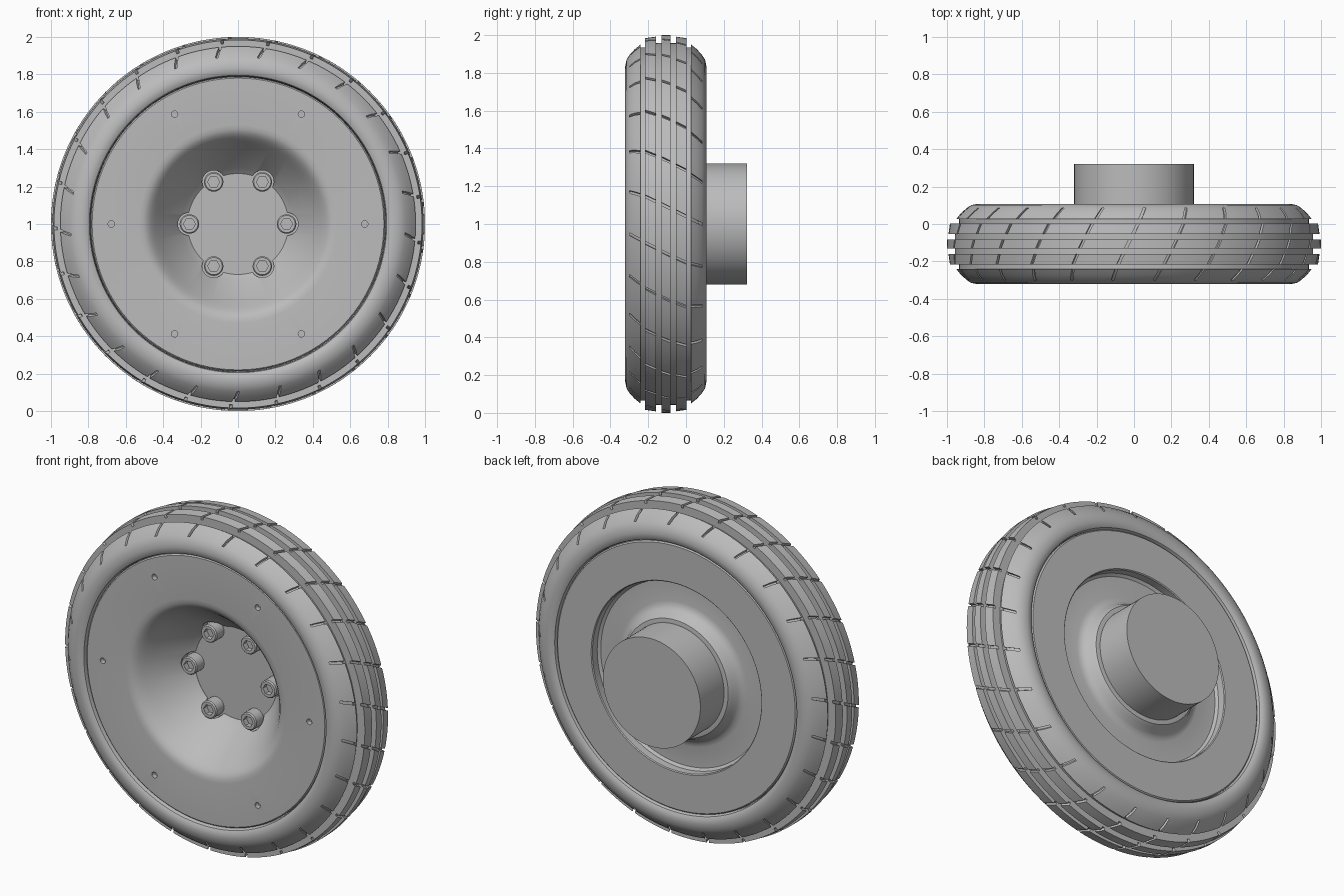
import bpy, bmesh
from math import sin, cos, pi, tau, radians
from mathutils import Matrix, Vector

cube = bpy.data.objects.get("Cube")
if cube:
    bpy.data.objects.remove(cube)

AXLE_Z = 1.0
TYRE_MID = -0.107

grey = bpy.data.materials.new("plain grey")
grey.use_nodes = True
grey.diffuse_color = (0.5, 0.5, 0.5, 1)
grey.node_tree.nodes["Principled BSDF"].inputs["Base Color"].default_value = (0.5, 0.5, 0.5, 1)


def on_wheel(r, y, a):
    return Vector((r * cos(a), y, AXLE_Z + r * sin(a)))


def finish(name, bm, smooth=True):
    bmesh.ops.remove_doubles(bm, verts=bm.verts, dist=1e-5)
    bmesh.ops.recalc_face_normals(bm, faces=bm.faces)
    mesh = bpy.data.meshes.new(name)
    bm.to_mesh(mesh)
    bm.free()
    mesh.materials.append(grey)
    obj = bpy.data.objects.new(name, mesh)
    bpy.context.collection.objects.link(obj)
    if smooth:
        soften(obj)
    return obj


def soften(obj):
    bpy.ops.object.select_all(action='DESELECT')
    obj.select_set(True)
    bpy.context.view_layer.objects.active = obj
    bpy.ops.object.shade_smooth_by_angle(angle=radians(30))


def skin(bm, columns, closed):
    """Join neighbouring columns of points, wrapping round the axle."""
    cols = [[bm.verts.new(p) for p in c] for c in columns]
    n = len(cols[0])
    for i, c in enumerate(cols):
        d = cols[(i + 1) % len(cols)]
        for j in range(n if closed else n - 1):
            k = (j + 1) % n
            bm.faces.new((c[j], c[k], d[k], d[j]))


def lathe(name, profile, steps=96, closed=True, smooth=True):
    bm = bmesh.new()
    skin(bm, [[on_wheel(r, y, tau * i / steps) for r, y in profile] for i in range(steps)], closed)
    return finish(name, bm, smooth)


# Tyre: mirrored half profile (radius, offset, depth of the slanted cut)
CUT = 0.018
half = [(.79, .19, 0), (.795, .203, 0), (.81, .212, 0), (.835, .215, 0), (.87, .208, 0),
        (.895, .192, 0), (.895, .192, CUT), (.925, .165, CUT), (.95, .134, CUT), (.935, .134, 0),
        (.935, .109, 0), (.984, .109, CUT), (.992, .053, CUT), (.958, .053, 0),
        (.958, .024, 0), (1.0, .024, CUT)]
section = [(r, -d, c) for r, d, c in half] + [(r, d, c) for r, d, c in reversed(half)]
CUTS, SLANT, GAP, FILL = 25, 0.5, 0.016, 7
columns = []
for i in range(CUTS):
    start = tau * i / CUTS + radians(5)
    stations = [(0, 0), (0, 1), (GAP, 1), (GAP, 0)]
    span = tau / CUTS - GAP
    stations += [(GAP + span * k / FILL, 0) for k in range(1, FILL)]
    for offset, sunk in stations:
        columns.append([on_wheel(r - c * sunk, TYRE_MID + d, start + offset - SLANT * d)
                        for r, d, c in section])
tyre = bmesh.new()
skin(tyre, columns, True)
finish("tyre", tyre)

# Rim: flat front, deep dished centre, shallow recess and raised collar behind
rim = lathe("rim", [
    (.27, -.02), (.30, -.045), (.42, -.21), (.445, -.245), (.465, -.27), (.485, -.288),
    (.505, -.297), (.53, -.30), (.78, -.30), (.787, -.293),
    (.787, .083), (.78, .09), (.56, .09), (.555, .085), (.555, .04), (.54, .028),
    (.42, .028), (.395, .034), (.375, .05), (.36, .08), (.345, .097), (.325, .10),
    (.315, .10), (.315, .03), (.27, .03)], smooth=False)


def tube(bm, r, y0, y1, ring, angle, sides=24):
    """Cylinder along the axle direction, set at a ring radius and angle."""
    place = Matrix.Translation(on_wheel(ring, (y0 + y1) / 2, angle)) @ Matrix.Rotation(pi / 2, 4, 'X')
    bmesh.ops.create_cone(bm, cap_ends=True, segments=sides, radius1=r, radius2=r,
                          depth=y1 - y0, matrix=place)


# Bolt pockets and small face holes cut into the rim
cutters = bmesh.new()
for i in range(6):
    tube(cutters, .062, -.3, -.018, .26, tau * i / 6)
    tube(cutters, .017, -.4, -.27, .678, tau * i / 6)
cutter = finish("pocket_cutter", cutters, False)
cutter.hide_render = True
mod = rim.modifiers.new("pockets", 'BOOLEAN')
mod.object, mod.operation, mod.solver = cutter, 'DIFFERENCE', 'EXACT'
bpy.context.view_layer.objects.active = rim
bpy.ops.object.modifier_apply(modifier="pockets")
bpy.data.objects.remove(cutter)
soften(rim)

# Hub: spigot seen through the dish and the drum standing out behind
lathe("hub", [(0, -.019), (.272, -.019), (.272, .03), (.32, .03), (.32, .322), (0, .322)], closed=False)

# Socket head bolts: lathed heads with a hexagonal socket
for i in range(6):
    bm = bmesh.new()
    sides = 24
    loops = [(.052, -.015), (.052, -.085), (.046, -.092), (.032, -.092), (.032, -.06), (0, -.06)]
    centre = on_wheel(.26, 0, tau * i / 6)
    ring = []
    for k in range(sides):
        a = tau * k / sides
        hexagon = cos(pi / 6) / cos(a % (pi / 3) - pi / 6)
        ring.append([centre + Vector((r * (hexagon if r < .04 else 1) * cos(a), y,
                                      r * (hexagon if r < .04 else 1) * sin(a))) for r, y in loops])
    skin(bm, ring, False)
    finish("bolt_%d" % (i + 1), bm)
